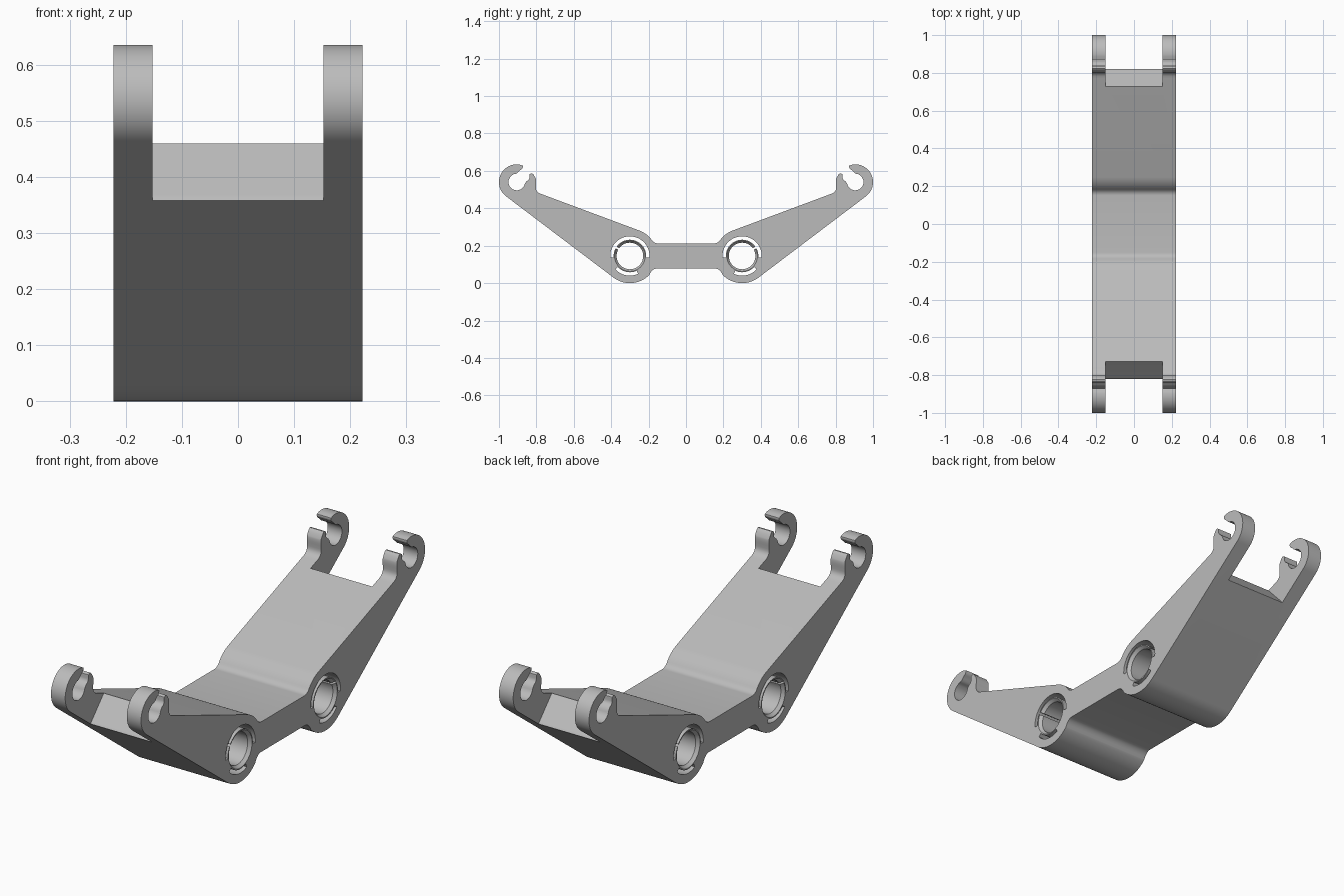
import bpy, bmesh
from math import sin, cos, radians
from mathutils import Vector

if "Cube" in bpy.data.objects:
    bpy.data.objects.remove(bpy.data.objects["Cube"], do_unlink=True)

HALF_W, INNER_W = 0.222, 0.152
BOSS, BOSS_R = (0.30, 0.145), 0.145
HOOK, HOOK_R = (0.905, 0.54), 0.095

grey = bpy.data.materials.new("plain grey")
grey.use_nodes = True
colour = (0.5, 0.5, 0.5, 1)
grey.diffuse_color = colour
grey.node_tree.nodes["Principled BSDF"].inputs["Base Color"].default_value = colour


def arc(centre, r, a0, a1, n=16):
    """Points (y, z) along an arc, angles in degrees."""
    steps = [radians(a0 + (a1 - a0) * i / n) for i in range(n + 1)]
    return [(centre[0] + r * cos(a), centre[1] + r * sin(a)) for a in steps]


def bend(p0, p1, p2, n=6):
    """Rounded corner from p0 to p2, pulled towards p1."""
    a, b, c = Vector(p0), Vector(p1), Vector(p2)
    ts = [i / n for i in range(n + 1)]
    return [tuple(a * (1 - t) ** 2 + b * 2 * t * (1 - t) + c * t * t) for t in ts]


def flip(points):
    return [(-y, z) for y, z in points]


def loft(name, sections):
    """Solid through (x, outline) sections with equal point counts."""
    bm = bmesh.new()
    rings = [[bm.verts.new((x, y, z)) for y, z in pts] for x, pts in sections]
    n = len(rings[0])
    for r0, r1 in zip(rings, rings[1:]):
        for i in range(n):
            j = (i + 1) % n
            bm.faces.new((r0[i], r0[j], r1[j], r1[i]))
    bm.faces.new(rings[0])
    bm.faces.new(rings[-1])
    bmesh.ops.recalc_face_normals(bm, faces=bm.faces)
    mesh = bpy.data.meshes.new(name)
    bm.to_mesh(mesh)
    bm.free()
    obj = bpy.data.objects.new(name, mesh)
    bpy.context.collection.objects.link(obj)
    return obj


def prism(name, pts, w):
    return loft(name, [(-w, pts), (w, pts)])


# Half of the side outline, from the bottom web round the hook to the top web
half = bend((0.155, 0.078), (0.18, 0.078), (0.195, 0.046))
half += arc(BOSS, BOSS_R, 225, 307, 20)
half += arc(HOOK, HOOK_R, -53, 100, 28)
half += bend((0.872, 0.628), (0.868, 0.615), (0.886, 0.604))          # hook tip
half += bend((0.893, 0.597), (0.904, 0.583), (0.92, 0.583), 4)
half += arc(HOOK, 0.044, 60, -170, 22)                                # pin seat
half += bend((0.852, 0.545), (0.833, 0.553), (0.837, 0.575), 4)
half += bend((0.836, 0.582), (0.822, 0.595), (0.812, 0.575), 4)      # short prong
half += bend((0.803, 0.56), (0.80, 0.55), (0.802, 0.53), 4)
half += bend((0.803, 0.515), (0.806, 0.485), (0.77, 0.475))
half += arc(BOSS, BOSS_R, 111, 138, 8)
half += bend((0.185, 0.233), (0.172, 0.212), (0.15, 0.212))
body = prism("bracket_body", half + flip(half)[::-1], HALF_W)
body.data.materials.append(grey)

# Cutters: end notches between the cheeks, bores, spring slots and slits
notch = [(0.64, 0.554), (0.81, 0.371)]
notch += bend((0.814, 0.367), (0.826, 0.356), (0.827, 0.335), 4)
notch += [(0.83, 0.25), (1.1, 0.25), (1.1, 0.8), (0.64, 0.8)]


def slot(a0, a1):
    return arc(BOSS, 0.105, a0, a1, 28) + arc(BOSS, 0.087, a1, a0, 28)


d = Vector((cos(radians(32)), sin(radians(32))))
side = Vector((-d.y, d.x)) * 0.005
c = Vector(BOSS)
slit = [tuple(c + d * r + side * s) for r, s in ((0.06, -1), (0.095, -1), (0.095, 1), (0.06, 1))]
shapes = [(notch, INNER_W), (slot(-5, 185), 0.3), (slot(245, 318), 0.3), (slit, 0.3)]

cutters = []
for mirror in (lambda p: p, flip):
    cutters += [prism("cutter", mirror(pts), w) for pts, w in shapes]
    bore = [(x, mirror(arc(BOSS, r, 0, 352.5, 47))) for x, r in
            ((-0.3, 0.082), (-HALF_W, 0.082), (-0.208, 0.071),
             (0.208, 0.071), (HALF_W, 0.082), (0.3, 0.082))]
    cutters.append(loft("bore_cutter", bore))

bpy.context.view_layer.objects.active = body
for cutter in cutters:
    cutter.hide_render = True
    mod = body.modifiers.new("cut", 'BOOLEAN')
    mod.operation, mod.solver, mod.object = 'DIFFERENCE', 'EXACT', cutter
    bpy.ops.object.modifier_apply(modifier=mod.name)
    bpy.data.objects.remove(cutter, do_unlink=True)

bpy.ops.object.select_all(action='DESELECT')
body.select_set(True)
bpy.ops.object.shade_smooth_by_angle(angle=radians(35))
